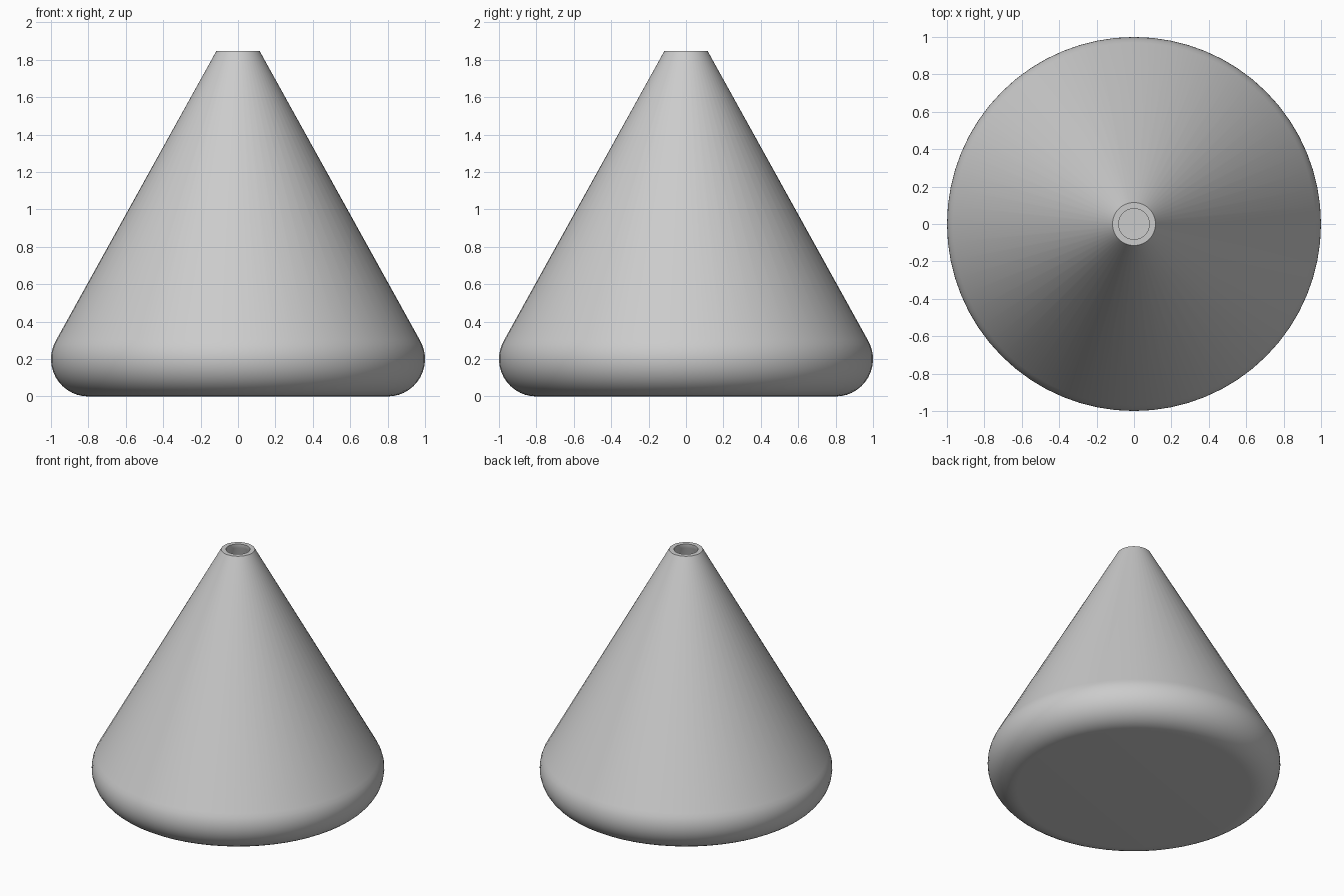
import bpy, bmesh
from math import sin, cos, pi, radians

if "Cube" in bpy.data.objects:
    bpy.data.objects.remove(bpy.data.objects["Cube"])


def lathe(name, profile, segments=64):
    """Revolve an (r, z) profile around z; r = 0 ends close to a point."""
    bm = bmesh.new()
    verts = [bm.verts.new((r, 0, z)) for r, z in profile]
    edges = [bm.edges.new(pair) for pair in zip(verts, verts[1:])]
    bmesh.ops.spin(bm, geom=verts + edges, axis=(0, 0, 1), cent=(0, 0, 0),
                   angle=2 * pi, steps=segments, use_duplicate=False)
    bmesh.ops.remove_doubles(bm, verts=bm.verts, dist=1e-4)
    bmesh.ops.recalc_face_normals(bm, faces=bm.faces)
    mesh = bpy.data.meshes.new(name)
    bm.to_mesh(mesh)
    bm.free()
    obj = bpy.data.objects.new(name, mesh)
    bpy.context.collection.objects.link(obj)
    bpy.context.view_layer.objects.active = obj
    obj.select_set(True)
    bpy.ops.object.shade_smooth_by_angle(angle=radians(30))
    return obj


def heel(radius, start, end, steps=14):
    """Rounded bottom corner, centred on the (0.8, 0.2) point."""
    for i in range(steps + 1):
        a = radians(start + (end - start) * i / steps)
        yield 0.8 + radius * cos(a), 0.2 + radius * sin(a)


# Outer shell: flat base, rounded heel, straight cone, rim
outer = [(0, 0), *heel(0.2, -90, 32), (0.115, 1.848)]
# Inner shell: short straight lip, thin cone wall, rounded heel, floor
inner = [(0.082, 1.848), (0.082, 1.818), *heel(0.17, 30, -90), (0, 0.03)]
lathe("conical_vessel", outer + inner)
